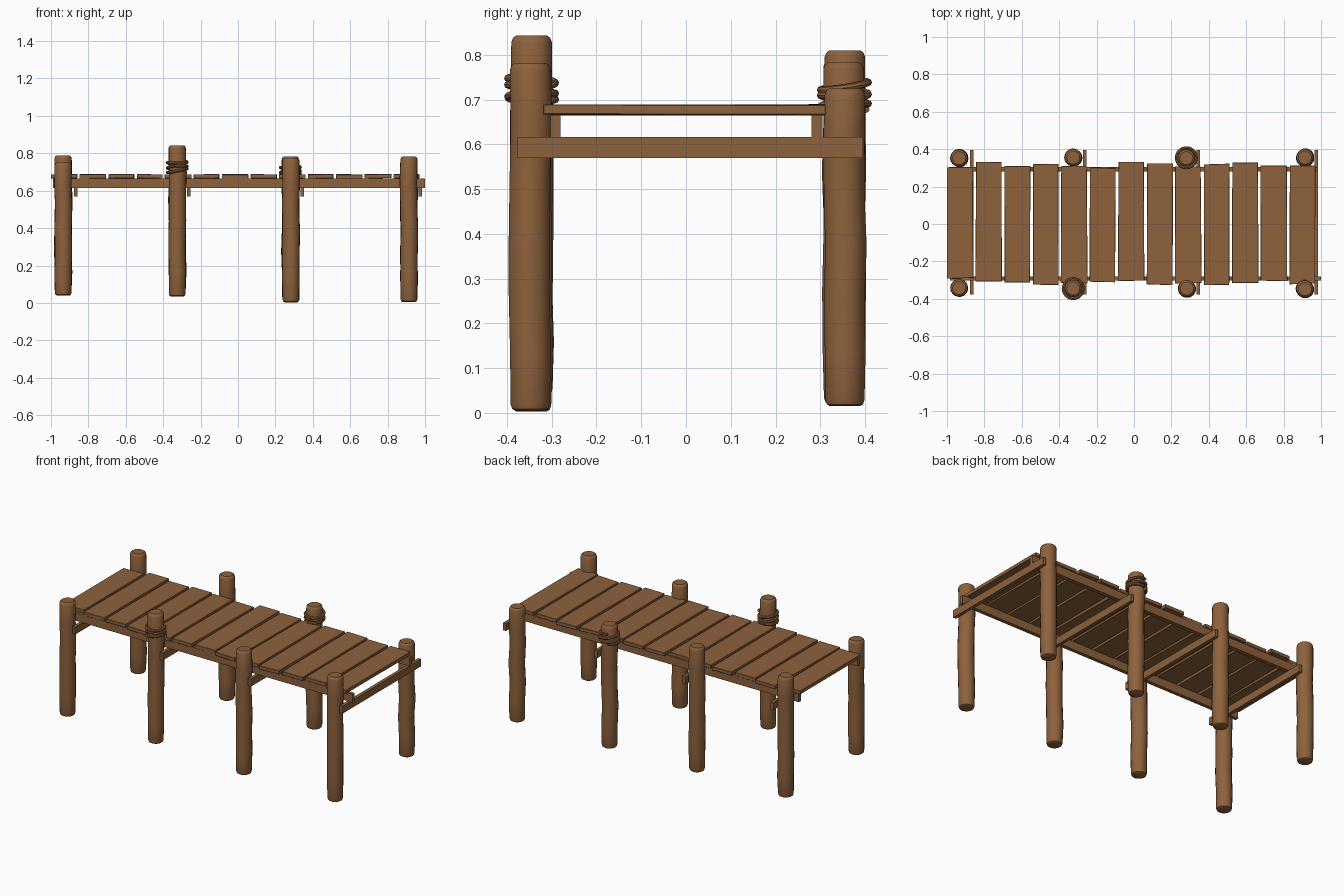
import bpy, bmesh, math, random
from mathutils import Vector

if "Cube" in bpy.data.objects:
    bpy.data.objects.remove(bpy.data.objects["Cube"])

random.seed(4)
wood = bpy.data.materials.new("brown_wood")
wood.diffuse_color = (0.27, 0.122, 0.046, 1)
wood.use_nodes = True
wood.node_tree.nodes["Principled BSDF"].inputs["Base Color"].default_value = wood.diffuse_color


def finish(name, bm, smooth=False):
    bmesh.ops.recalc_face_normals(bm, faces=bm.faces)
    me = bpy.data.meshes.new(name)
    bm.to_mesh(me)
    bm.free()
    ob = bpy.data.objects.new(name, me)
    bpy.context.collection.objects.link(ob)
    me.materials.append(wood)
    if smooth:
        bpy.ops.object.select_all(action='DESELECT')
        ob.select_set(True)
        bpy.context.view_layer.objects.active = ob
        bpy.ops.object.shade_smooth_by_angle(angle=math.radians(35))
    return ob


def box(name, x0, x1, y0, y1, z0, z1, jitter=0.0, bevel=0.0):
    bm = bmesh.new()
    bmesh.ops.create_cube(bm, size=1)
    for v in bm.verts:
        x, y, z = v.co
        v.co = ((x0 + x1) / 2 + x * (x1 - x0), (y0 + y1) / 2 + y * (y1 - y0),
                (z0 + z1) / 2 + z * (z1 - z0))
    # slight irregularity shared by the upper and lower corner
    for sx in (0, 1):
        for sy in (0, 1):
            d = Vector((random.uniform(-1, 1), random.uniform(-1, 1), random.uniform(-.6, .6))) * jitter
            for v in bm.verts:
                if (v.co.x > (x0 + x1) / 2) == bool(sx) and (v.co.y > (y0 + y1) / 2) == bool(sy):
                    v.co += d
    if bevel:
        bmesh.ops.bevel(bm, geom=bm.edges[:], offset=bevel, segments=1, affect='EDGES')
    return finish(name, bm)


def tube(name, rings, n=18, smooth=True):
    """Capped tube through (x, y, z, radius) rings."""
    bm = bmesh.new()
    loops = [[bm.verts.new((x + r * math.cos(2 * math.pi * i / n),
                            y + r * math.sin(2 * math.pi * i / n), z)) for i in range(n)]
             for x, y, z, r in rings]
    for a, b in zip(loops, loops[1:]):
        for i in range(n):
            bm.faces.new((a[i], a[(i + 1) % n], b[(i + 1) % n], b[i]))
    bm.faces.new(loops[0])
    bm.faces.new(loops[-1])
    return finish(name, bm, smooth)


# deck planks: back and front ends differ a little
ends = [(-.29, .305), (-.305, .33), (-.31, .31), (-.325, .32), (-.315, .31), (-.31, .30),
        (-.305, .33), (-.325, .325), (-.315, .31), (-.325, .32), (-.315, .33), (-.305, .31), (-.32, .31)]
for i, (y0, y1) in enumerate(ends):
    x = -0.93 + i * 0.1525
    box(f"deck_plank_{i + 1}", x - .069, x + .069, y0, y1, .666, .688, .003, .0015)

# long rails under the planks
box("front_rail", -.985, 1.0, -.303, -.28, .615, .666)
box("back_rail", -.99, .985, .28, .305, .615, .666)

# cross beams beside each pair of posts
for i, x in enumerate((-.868, -.264, .344, .975)):
    box(f"cross_beam_{i + 1}", x - .01, x + .01, -.377, .395, .57, .616)

# posts: x, y, bottom, top
posts = {
    "front_post_1": (-.935, -.342, .04, .75), "front_post_2": (-.325, -.345, .035, .843),
    "front_post_3": (.283, -.345, .003, .775), "front_post_4": (.914, -.348, .005, .782),
    "back_post_1": (-.935, .352, .04, .788), "back_post_2": (-.325, .355, .035, .81),
    "back_post_3": (.28, .352, .02, .783), "back_post_4": (.914, .355, .015, .725)}
for name, (x, y, z0, z1) in posts.items():
    rings = [(x, y, z0, .034), (x, y, z0 + .004, .041), (x, y, z0 + .014, .0445)]
    for k in range(1, 6):
        rings.append((x + random.uniform(-.003, .003), y + random.uniform(-.003, .003),
                      z0 + (z1 - z0) * k / 6, .0465 + random.uniform(-.001, .001)))
    rings += [(x, y, z1 - .015, .046), (x, y, z1 - .005, .042), (x, y, z1, .035)]
    tube(name, rings)


# coiled ropes
def rope(name, x, y, z0, z1, phase):
    n, s, turns = 84, 8, 3
    bm = bmesh.new()
    loops = []
    for i in range(n + 1):
        t = i / n
        a = phase + t * turns * 2 * math.pi
        out = Vector((math.cos(a), math.sin(a), 0))
        c = Vector((x, y, z0 + (z1 - z0) * t + .005 * math.sin(a * 1.3))) + out * .053
        loops.append([bm.verts.new(c + .0085 * (out * math.cos(b) + Vector((0, 0, math.sin(b)))))
                      for b in (2 * math.pi * k / s for k in range(s))])
    for p, q in zip(loops, loops[1:]):
        for k in range(s):
            bm.faces.new((p[k], p[(k + 1) % s], q[(k + 1) % s], q[k]))
    bm.faces.new(loops[0])
    bm.faces.new(loops[-1])
    finish(name, bm, True)


rope("front_rope", -.325, -.345, .692, .757, 0.5)
rope("back_rope", .28, .354, .676, .735, 2.0)
